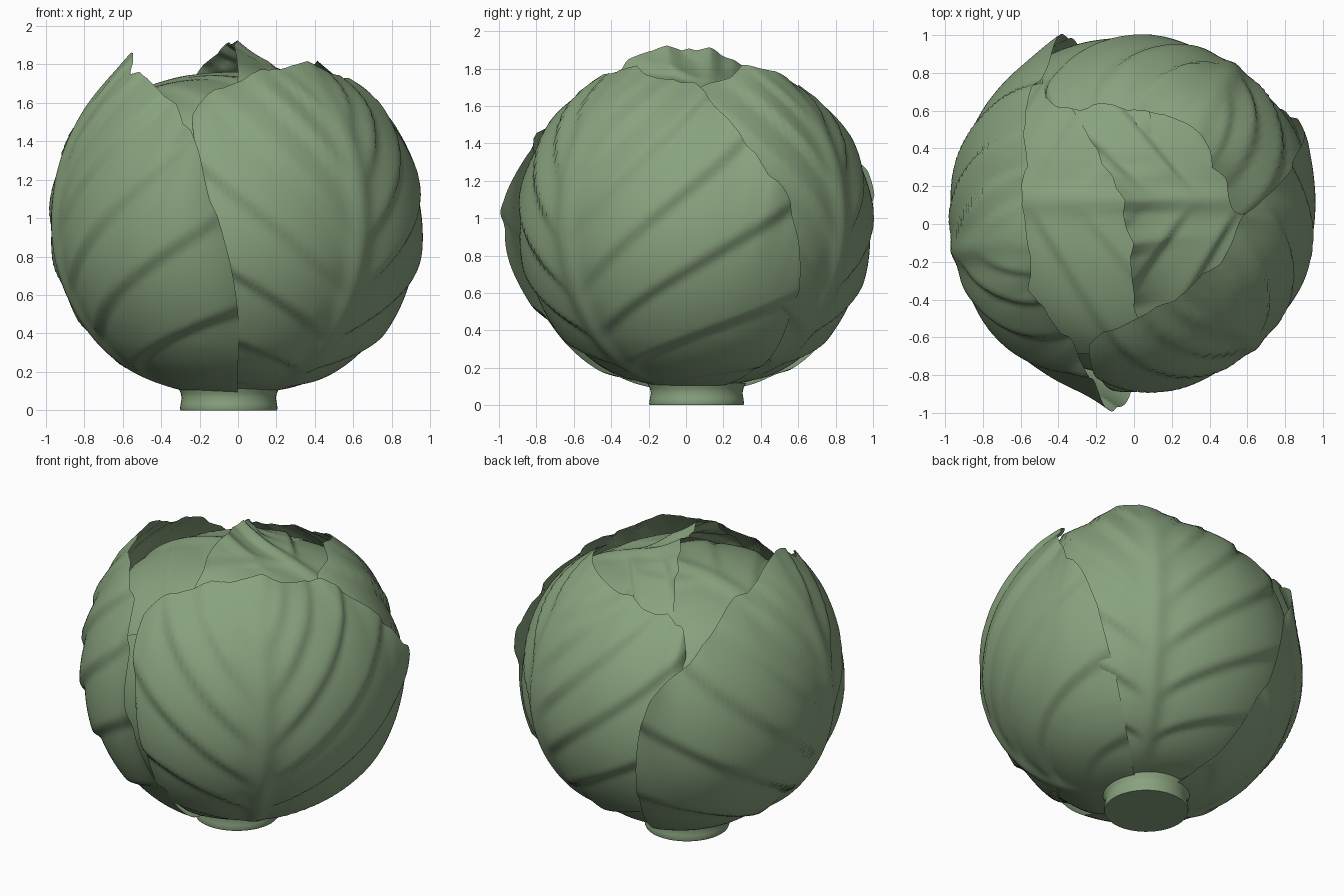
import bpy, bmesh, math, random
from mathutils import Vector

if "Cube" in bpy.data.objects:
    bpy.data.objects.remove(bpy.data.objects["Cube"])

random.seed(4)
CENTRE = Vector((0, 0.055, 0.92))

green = bpy.data.materials.new("cabbage green")
green.diffuse_color = (0.25, 0.365, 0.21, 1)
green.use_nodes = True
green.node_tree.nodes["Principled BSDF"].inputs["Base Color"].default_value = green.diffuse_color

# Head profile: polar angle from the bottom (degrees) -> distance from centre
PROFILE = [(-20, .83), (0, .83), (25, .86), (50, .90), (90, .945),
           (130, .955), (158, .89), (180, .86), (200, .89)]


def catmull(p0, p1, p2, p3, t):
    return tuple(0.5 * (2 * b + (c - a) * t + (2 * a - 5 * b + 4 * c - d) * t * t
                        + (3 * b - a - 3 * c + d) * t ** 3)
                 for a, b, c, d in zip(p0, p1, p2, p3))


def radius(phi):
    for i in range(1, len(PROFILE) - 2):
        a, b = PROFILE[i][0], PROFILE[i + 1][0]
        if phi <= b or i == len(PROFILE) - 3:
            t = min(1, max(0, (phi - a) / (b - a)))
            return catmull(*[(p[1],) for p in PROFILE[i - 1:i + 3]], t)[0]


def place(az, phi, extra):
    r = radius(phi) + extra
    a, p = math.radians(az), math.radians(phi)
    return CENTRE + r * Vector((1.01 * math.sin(p) * math.cos(a),
                                math.sin(p) * math.sin(a), -math.cos(p)))


def smooth(x):
    x = min(1, max(0, x))
    return x * x * (3 - 2 * x)


# Raised midrib and stepped V-shaped side veins
def veins(az, phi, mid, amp):
    d = abs(az - mid)
    n = (phi / (1 + d / 84) - 35) / 17
    f = n - math.floor(n)
    step = (1 - f) if f < .82 else .18 + .82 * smooth((f - .82) / .18)
    fade = smooth((phi - 15) / 30) * smooth((165 - phi) / 45)
    rib = .02 * math.exp(-(d * math.sin(math.radians(phi)) / 3.5) ** 2)
    return fade * (amp * (step - .5) * smooth(d / 14) + rib * smooth((165 - phi) / 60))


def finish(bm, name):
    mesh = bpy.data.meshes.new(name)
    bm.to_mesh(mesh)
    bm.free()
    mesh.materials.append(green)
    ob = bpy.data.objects.new(name, mesh)
    bpy.context.collection.objects.link(ob)
    for p in mesh.polygons:
        p.use_smooth = True
    return ob


# Smooth rim through the control points, with a random waviness value per sample
def wavy(rim, per=10):
    pts = [rim[0]] + rim + [rim[-1]]
    edge = [catmull(*pts[i:i + 4], k / per) for i in range(len(rim) - 1) for k in range(per)]
    edge.append(rim[-1])
    jag = [random.uniform(-1, 1) for _ in range(len(edge) // 4 + 2)]
    for i, e in enumerate(edge):
        t = (i % 4) / 4
        yield i / (len(edge) - 1), e, jag[i // 4] * (1 - t) + jag[i // 4 + 1] * t


def skin(grid, name):
    bm = bmesh.new()
    cols = [[bm.verts.new(p) for p in c] for c in grid]
    for c, d in zip(cols, cols[1:]):
        for k in range(len(c) - 1):
            bm.faces.new((c[k], d[k], d[k + 1], c[k + 1]))
    return finish(bm, name)


# Outer leaf: columns fan from the base to a rim of (azimuth, polar angle, lift)
def leaf(name, rim, mid, offset, amp=.034, base=10, rows=64):
    grid = []
    for u, (az, phi, lift), j in wavy(rim):
        top = phi + 2.0 * j * smooth((phi - 60) / 50)
        lift += .018 * j * smooth((phi - 90) / 40)
        start = rim[0][0] + (rim[-1][0] - rim[0][0]) * u
        col = []
        for k in range(rows + 1):
            v = k / rows
            a, p = start + (az - start) * v, base + (top - base) * v
            col.append(place(a, p, offset + veins(a, p, mid, amp) + lift * v ** 7))
        grid.append(col)
    skin(grid, name)


# Inner leaf across the top: rim of (x, y, lift), x and y in degrees from the top;
# side is +1 when it grows from the right and -1 from the left
def cap_leaf(name, rim, side, offset, amp, rows=48):
    grid = []
    for u, (x, y, lift), j in wavy(rim):
        x += 1.2 * j
        lift += .012 * j
        x0, y0 = side * 62, side * (-55 + 110 * u)
        col = []
        for k in range(rows + 1):
            v = k / rows
            px, py = x0 + (x - x0) * v, y0 + (y - y0) * v
            col.append(place(math.degrees(math.atan2(py, px)), 180 - math.hypot(px, py),
                             offset + veins(py, 90 - side * px, 5, amp) + lift * v ** 6))
        grid.append(col)
    skin(grid, name)


# Outer leaf wrapping the left side
leaf("left_leaf", [
    (108, 14, 0), (107, 45, 0), (108, 72, .01), (110, 94, .04), (114, 108, .08),
    (121, 118, .04), (134, 126, .03), (152, 140, .06), (175, 146, .10),
    (200, 147, .17), (216, 142, .14), (230, 138, .10), (245, 132, .05), (256, 116, .04),
    (262, 100, .08), (267, 84, .07), (270, 64, .01), (270, 38, 0), (269, 14, 0)],
    mid=192, offset=.012)

# Outer leaf wrapping the front right
leaf("front_right_leaf", [
    (-97, 14, -.04), (-97, 50, -.05), (-99, 90, -.05), (-105, 118, -.03), (-108, 133, .02),
    (-93, 144, .05), (-65, 150, .09), (-36, 150, .10), (-8, 147, .07),
    (6, 137, .05), (17, 121, .05), (25, 107, .07), (31, 97, .04), (36, 82, .015),
    (40, 58, 0), (42, 35, 0), (42, 14, 0)],
    mid=-48, offset=-.004)

# Outer leaf wrapping the back
leaf("back_leaf", [
    (33, 14, -.04), (31, 55, -.05), (24, 90, -.05), (10, 120, -.03), (0, 145, .02),
    (26, 150, .10), (50, 149, .13), (78, 147, .06), (102, 143, .04),
    (120, 139, .04), (127, 126, 0), (119, 100, -.04), (114, 60, -.05), (114, 14, -.04)],
    mid=56, offset=-.012)

# Inner leaf from the right with its edge standing up over the crown
cap_leaf("inner_right_leaf", [
    (4, -55, 0), (2, -44, .02), (1, -32, .07), (0, -20, .14), (-1, -9, .175), (-3, 2, .15),
    (-8, 12, .10), (-14, 23, .05), (-21, 35, .01), (-28, 48, 0)], 1, -.035, .035)

# Inner leaf from the left, passing below it
cap_leaf("inner_left_leaf", [
    (0, 55, -.01), (6, 30, -.01), (10, 5, -.02), (12, -25, -.02), (12, -55, -.02)],
    -1, -.035, .02)

# Solid heart of the head
bm = bmesh.new()
bmesh.ops.create_uvsphere(bm, u_segments=64, v_segments=40, radius=1)
for v in bm.verts:
    phi = math.degrees(math.acos(max(-1, min(1, -v.co.z))))
    az = math.degrees(math.atan2(v.co.y, v.co.x))
    v.co = place(az, phi, -.085 + .045 * smooth((40 - phi) / 30))
finish(bm, "heart")

# Cut stem with softly rounded edges
bm = bmesh.new()
rings = []
for r, z in [(.25, 0), (.254, .01), (.25, .035), (.245, .065), (.25, .09), (.265, .12)]:
    rings.append([bm.verts.new((-.048 + r * math.cos(2 * math.pi * i / 48),
                                .057 + r * math.sin(2 * math.pi * i / 48), z))
                  for i in range(48)])
for lo, hi in zip(rings, rings[1:]):
    for i in range(48):
        k = (i + 1) % 48
        bm.faces.new((lo[i], lo[k], hi[k], hi[i]))
bm.faces.new(rings[0][::-1])
bm.faces.new(rings[-1])
stem = finish(bm, "stem")
bpy.context.view_layer.objects.active = stem
stem.select_set(True)
bpy.ops.object.shade_smooth_by_angle(angle=math.radians(40))
